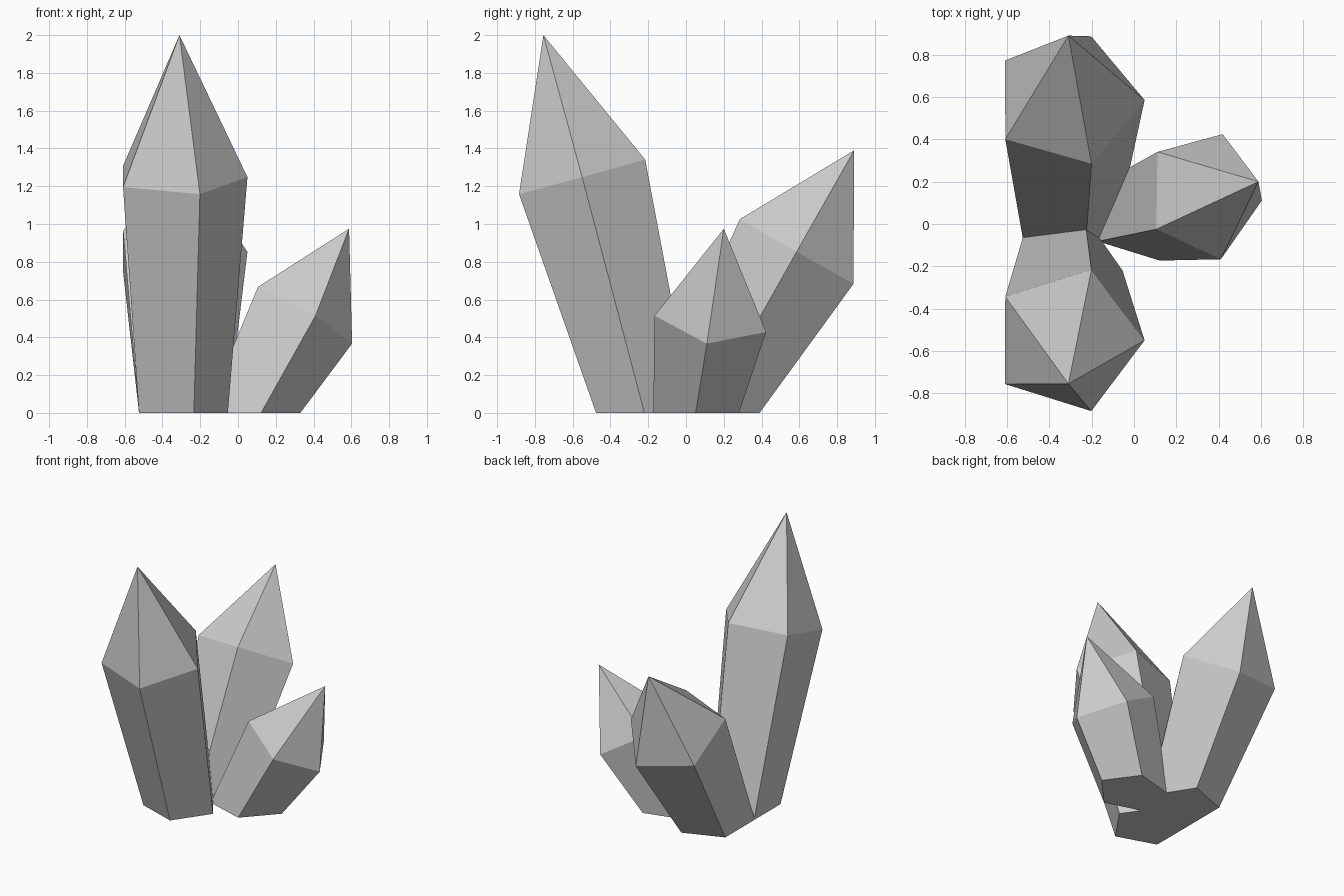
import bpy
from math import cos, sin, radians, tau
from mathutils import Vector

if "Cube" in bpy.data.objects:
    bpy.data.objects.remove(bpy.data.objects["Cube"])

SIDES = 5


def crystal(name, base, shoulder, apex, r_base, r_shoulder, spin=0):
    """Leaning five-sided crystal: flared shaft cut flat at z=0, pointed tip."""
    base, shoulder, apex = Vector(base), Vector(shoulder), Vector(apex)
    axis = (apex - shoulder).normalized()
    tilt = Vector((0, 0, 1)).rotation_difference(axis)

    def ring(centre, radius):
        angles = [radians(spin) + tau * i / SIDES for i in range(SIDES)]
        return [centre + tilt @ Vector((radius * cos(a), radius * sin(a), 0)) for a in angles]

    # Base ring slides along the axis until it lies on the ground
    foot = [p - axis * (p.z / axis.z) for p in ring(base, r_base)]
    verts = foot + ring(shoulder, r_shoulder) + [apex]
    faces = [tuple(reversed(range(SIDES)))]
    for i in range(SIDES):
        j = (i + 1) % SIDES
        faces.append((i, j, SIDES + j, SIDES + i))
        faces.append((SIDES + i, SIDES + j, 2 * SIDES))
    mesh = bpy.data.meshes.new(name)
    mesh.from_pydata(verts, [], faces)
    obj = bpy.data.objects.new(name, mesh)
    bpy.context.collection.objects.link(obj)
    return obj


# Tall front crystal, medium back crystal, small side crystal
crystal("tall_crystal", (-0.314, -0.22, 0), (-0.314, -0.55, 1.25), (-0.31, -0.755, 2.0), 0.26, 0.364)
crystal("back_crystal", (-0.314, 0.105, 0), (-0.314, 0.586, 0.855), (-0.31, 0.89, 1.39), 0.26, 0.364)
crystal("small_crystal", (0.06, 0.055, 0), (0.33, 0.137, 0.518), (0.588, 0.2, 0.975), 0.236, 0.314, spin=-3)
